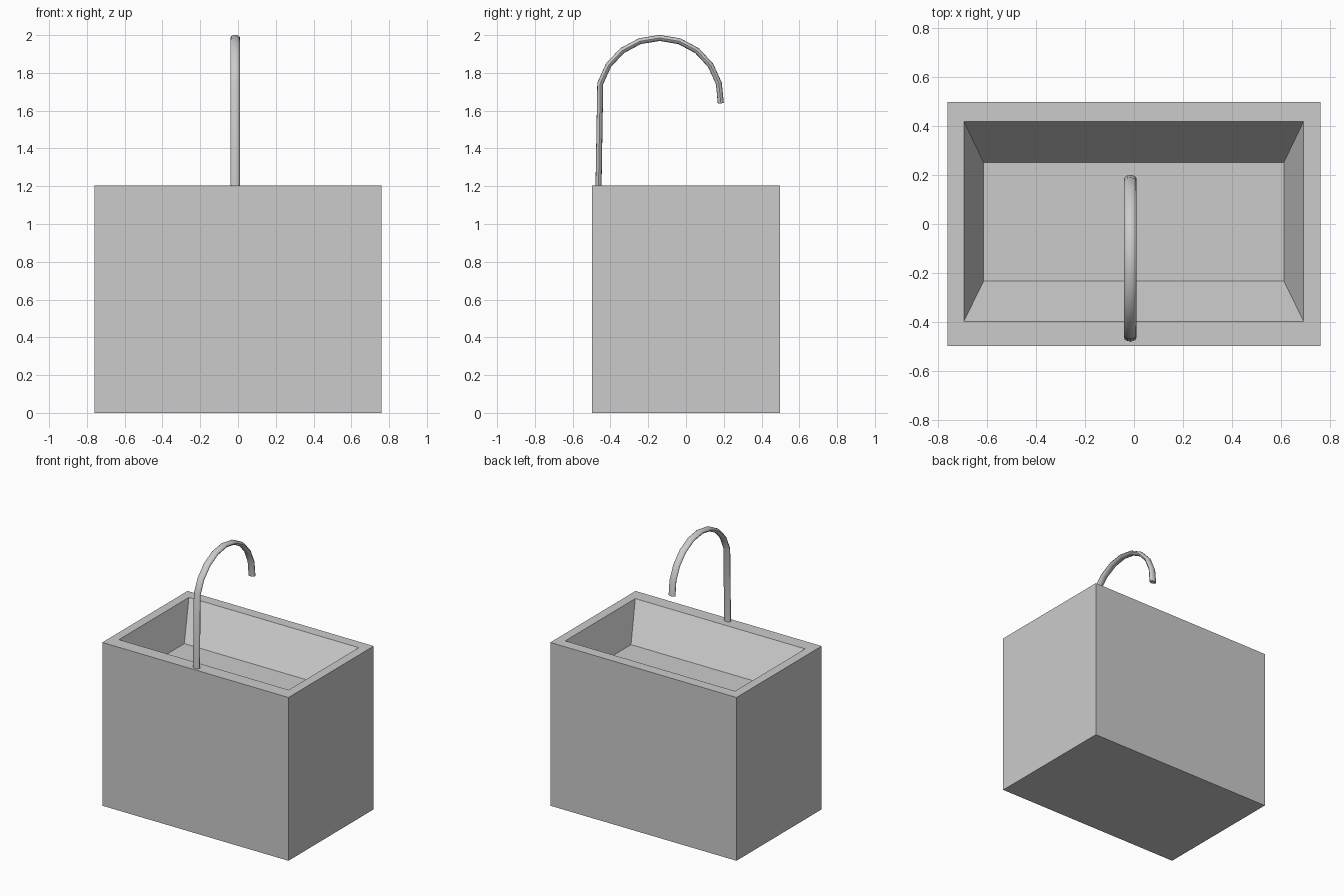
import bpy, bmesh, math
from mathutils import Vector

if "Cube" in bpy.data.objects:
    bpy.data.objects.remove(bpy.data.objects["Cube"])


def add_object(name, bm):
    bmesh.ops.recalc_face_normals(bm, faces=bm.faces)
    mesh = bpy.data.meshes.new(name)
    bm.to_mesh(mesh)
    bm.free()
    obj = bpy.data.objects.new(name, mesh)
    bpy.context.collection.objects.link(obj)
    return obj


def bridge(bm, a, b):
    n = len(a)
    for i in range(n):
        j = (i + 1) % n
        bm.faces.new((a[i], a[j], b[j], b[i]))


def loft(name, rings):
    """Closed skin through successive rings of points, capped at both ends."""
    bm = bmesh.new()
    loops = [[bm.verts.new(p) for p in ring] for ring in rings]
    for a, b in zip(loops, loops[1:]):
        bridge(bm, a, b)
    bm.faces.new(loops[0])
    bm.faces.new(loops[-1])
    return add_object(name, bm)


def rect(x0, x1, y0, y1, z):
    return [(x0, y0, z), (x1, y0, z), (x1, y1, z), (x0, y1, z)]


# Cabinet block with a tapered basin sunk into its top
TOP = 1.205
loft("basin_block", [
    rect(-0.76, 0.76, -0.497, 0.497, 0),
    rect(-0.76, 0.76, -0.497, 0.497, TOP),
    rect(-0.694, 0.692, -0.397, 0.419, TOP),
    rect(-0.613, 0.611, -0.232, 0.25, TOP - 0.255),
])

# Faucet centre line: upright stem, then an arc over the basin
CY, CZ, R, STEP = -0.14, 1.66, 0.325, math.radians(18.75)
path = [Vector((-0.015, -0.463, TOP))]
for k in range(-4, 6):
    path.append(Vector((-0.015, CY + R * math.sin(k * STEP), CZ + R * math.cos(k * STEP))))

# Oval tube swept along the centre line
SIDES, RX, RN = 12, 0.026, 0.016
rings = []
for i, p in enumerate(path):
    t_in = (p - path[i - 1]).normalized() if i else Vector()
    t_out = (path[i + 1] - p).normalized() if i < len(path) - 1 else Vector()
    t = (t_in + t_out).normalized()
    if i == 0:
        t = Vector((0, 0, 1))
    side = Vector((1, 0, 0))
    normal = t.cross(side)
    rings.append([p + side * RX * math.cos(a) + normal * RN * math.sin(a)
                  for a in (2 * math.pi * s / SIDES for s in range(SIDES))])
faucet = loft("faucet", rings)

bpy.context.view_layer.objects.active = faucet
faucet.select_set(True)
bpy.ops.object.shade_smooth_by_angle(angle=math.radians(40))
